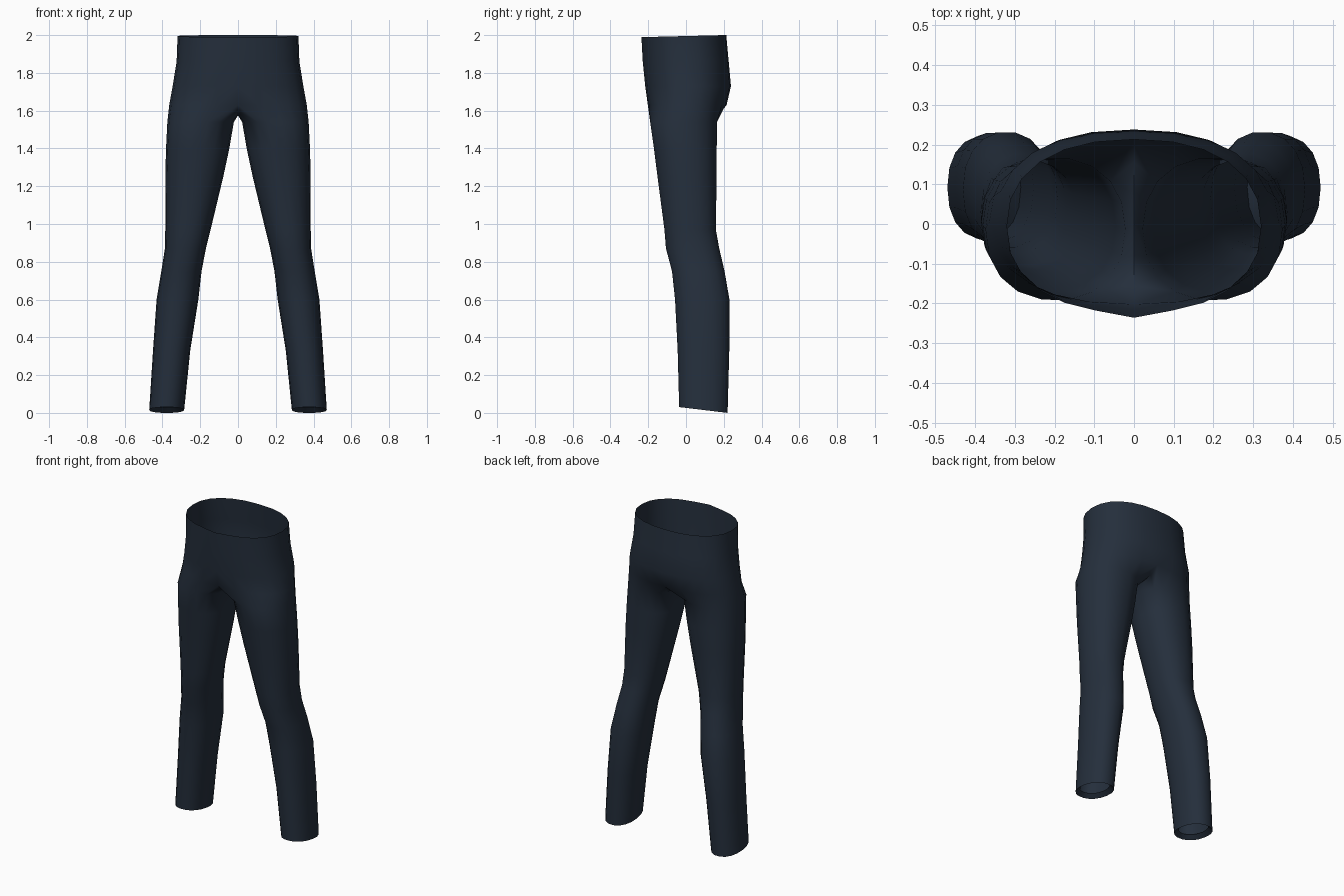
import bpy, bmesh, math

if "Cube" in bpy.data.objects:
    bpy.data.objects.remove(bpy.data.objects["Cube"])

N = 18          # sides of one leg
HALF = 13       # ring points shared with the pelvis, front centre to back centre


def spow(v, e):
    return math.copysign(abs(v) ** e, v)


def loop_point(x0, x1, y0, y1, deg, e):
    a = math.radians(deg)
    return ((x0 + x1) / 2 + (x1 - x0) / 2 * spow(math.cos(a), e),
            (y0 + y1) / 2 + (y1 - y0) / 2 * spow(math.sin(a), e))


bm = bmesh.new()

# Pelvis: half rings (height, half width, front y, back y, front point)
pelvis = [(2.0, .32, -.224, .213, .012), (1.86, .325, -.219, .226, .01),
          (1.73, .346, -.212, .238, .004), (1.63, .364, -.202, .215, 0)]
rings = []
for z, w, yf, yb, tip in pelvis:
    ring = []
    for k in range(HALF):
        x, y = loop_point(-w, w, yf, yb, -90 + 180 * k / (HALF - 1), .87)
        if k in (0, HALF - 1):
            x = 0
        if k == 0:
            y -= tip
        ring.append(bm.verts.new((x, y, z - (.01 * (.2 - y) / .4 if z == 2 else 0))))
    rings.append(ring)
for a, b in zip(rings, rings[1:]):
    for k in range(HALF - 1):
        bm.faces.new((a[k], b[k], b[k + 1], a[k + 1]))

# Crotch seam: points on the centre line, back to front
seam = [bm.verts.new((0, y, z)) for y, z in
        [(.155, 1.588), (.08, 1.578), (0, 1.575), (-.08, 1.58), (-.155, 1.598)]]
prev = rings[-1] + seam

# Leg: full rings (height, inner x, outer x, front y, back y)
leg = [(1.54, .022, .374, -.192, .166), (1.4, .046, .381, -.172, .165),
       (1.25, .078, .385, -.153, .164), (.97, .145, .385, -.116, .16),
       (.87, .17, .387, -.108, .178), (.75, .193, .406, -.076, .206),
       (.6, .21, .431, -.06, .232), (.33, .253, .45, -.046, .231),
       (.02, .285, .47, -.038, .222), (.045, .31, .445, -.01, .195)]
for i, (z, x0, x1, yf, yb) in enumerate(leg):
    ring = []
    for k in range(N):
        x, y = loop_point(x0, x1, yf, yb, -120 + 20 * k, .9)
        # hem dips toward the back; its last ring is turned inside
        tilt = (y - .09) * -.12 if z < .1 else 0
        ring.append(bm.verts.new((x, y, z + tilt)))
    for k in range(N):
        j = (k + 1) % N
        bm.faces.new((prev[k], ring[k], ring[j], prev[j]))
    prev = ring

# Mirror the half and weld it along the centre
copy = bmesh.ops.duplicate(bm, geom=bm.verts[:] + bm.edges[:] + bm.faces[:])["geom"]
for v in copy:
    if isinstance(v, bmesh.types.BMVert):
        v.co.x *= -1
bmesh.ops.reverse_faces(bm, faces=[f for f in copy if isinstance(f, bmesh.types.BMFace)])
bmesh.ops.remove_doubles(bm, verts=bm.verts[:], dist=.0005)
low = min(v.co.z for v in bm.verts)
for v in bm.verts:
    if v.co.z < .1:
        v.co.z -= low

mesh = bpy.data.meshes.new("trousers")
bm.to_mesh(mesh)
bm.free()
trousers = bpy.data.objects.new("trousers", mesh)
bpy.context.collection.objects.link(trousers)

# Dark navy cloth
navy = bpy.data.materials.new("dark_navy_cloth")
navy.diffuse_color = (.018, .028, .045, 1)
navy.use_nodes = True
navy.node_tree.nodes["Principled BSDF"].inputs["Base Color"].default_value = navy.diffuse_color
mesh.materials.append(navy)

bpy.context.view_layer.objects.active = trousers
trousers.select_set(True)
bpy.ops.object.shade_smooth_by_angle(angle=math.radians(60))
